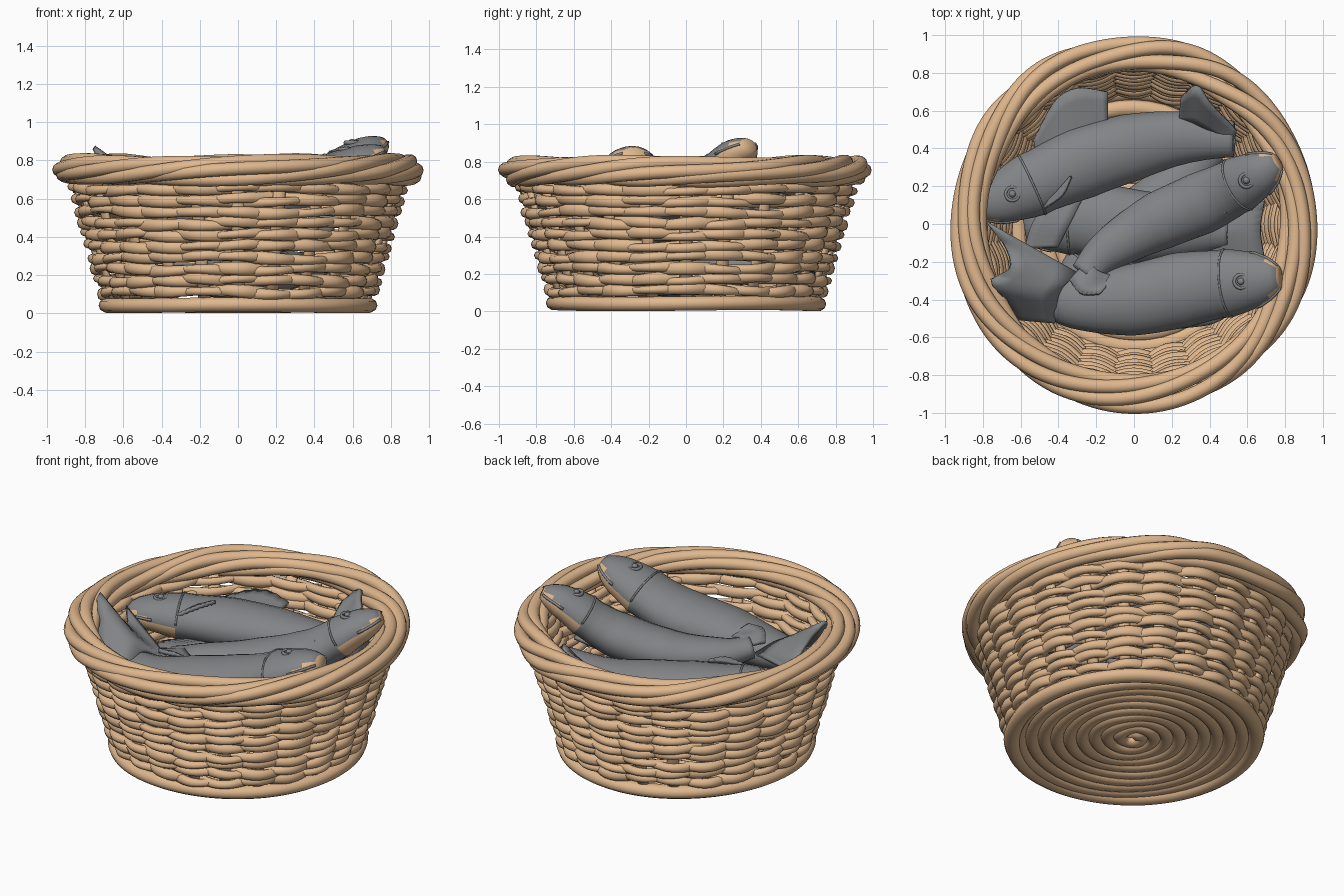
import bpy, bmesh, math, random
from mathutils import Vector

random.seed(4)
TAU = math.tau
cube = bpy.data.objects.get("Cube")
if cube:
    bpy.data.objects.remove(cube, do_unlink=True)


def material(name, rgb):
    m = bpy.data.materials.new(name)
    m.use_nodes = True
    m.diffuse_color = (*rgb, 1)
    bsdf = m.node_tree.nodes["Principled BSDF"]
    bsdf.inputs["Base Color"].default_value = (*rgb, 1)
    bsdf.inputs["Roughness"].default_value = 0.8
    return m


WICKER = material("wicker_tan", (0.74, 0.475, 0.27))
GREY = material("fish_grey", (0.225, 0.23, 0.24))


def finish(bm, name, mats):
    bmesh.ops.recalc_face_normals(bm, faces=bm.faces)
    me = bpy.data.meshes.new(name)
    bm.to_mesh(me)
    bm.free()
    for m in mats:
        me.materials.append(m)
    me.shade_smooth()
    ob = bpy.data.objects.new(name, me)
    bpy.context.collection.objects.link(ob)
    return ob


def frames(path, closed, up):
    """Centre, side and up vectors along a path."""
    out, n = [], len(path)
    for i, p in enumerate(path):
        a = path[i - 1] if closed or i else p
        b = path[(i + 1) % n] if closed or i < n - 1 else p
        t = (b - a).normalized()
        s = t.cross(up).normalized()
        out.append((p, s, s.cross(t)))
    return out


def sweep(bm, path, size, segs=8, closed=False, up=Vector((0, 0, 1)), rule=None):
    """Elliptical tube; size(t) gives the half width and half height."""
    n, rings = len(path), []
    for i, (p, s, u) in enumerate(frames(path, closed, up)):
        w, h = size(i / n)
        rings.append([bm.verts.new(p + s * w * math.cos(TAU * k / segs) + u * h * math.sin(TAU * k / segs))
                      for k in range(segs)])
    for i in range(n if closed else n - 1):
        a, b = rings[i], rings[(i + 1) % n]
        for k in range(segs):
            j = (k + 1) % segs
            f = bm.faces.new((a[k], a[j], b[j], b[k]))
            if rule:
                f.material_index = rule(i / n, math.sin(TAU * (k + 0.5) / segs))
    if not closed:
        caps = [bm.faces.new(rings[0]), bm.faces.new(rings[-1])]
        if rule:
            caps[0].material_index = rule(0, 0)


def polar(r, a, z):
    return Vector((0.98 * r * math.cos(a), 1.01 * r * math.sin(a), z))


# ---- Basket wall ----
STAKES, ROWS, N = 24, 10, 192


def wall(z):
    return 0.7 + 0.285 * (z - 0.1)


bm = bmesh.new()
for i in range(STAKES):
    a = TAU * i / STAKES
    path = [polar(wall(z), a, z) for z in (0.04, 0.25, 0.5, 0.72)]
    sweep(bm, path, lambda t: (0.034, 0.018), up=polar(1, a, 0))
finish(bm, "upright_stakes", [WICKER])

# each row pairs an outer strand with a thinner one of opposite wave
bm = bmesh.new()
for row in range(ROWS):
    z0 = 0.112 + 0.06 * row
    for phase, thick in ((0, 0.03), (math.pi, 0.026)):
        p1, p2 = random.random() * TAU, random.random() * TAU
        path = []
        for i in range(N):
            a = TAU * i / N
            r = wall(z0) + 0.026 * math.cos(STAKES / 2 * a + math.pi * row + phase)
            path.append(polar(r, a, z0 + 0.008 * math.sin(3 * a + p1) + 0.006 * math.sin(7 * a + p2)))
        sweep(bm, path, lambda t: (0.025 + 0.003 * math.sin(5 * TAU * t + p1),
                                   thick + 0.005 * math.sin(8 * TAU * t + p2)), closed=True)
finish(bm, "woven_rows", [WICKER])

# ---- Twisted rim ----
bm = bmesh.new()
for s in range(6):
    ph = random.random() * TAU
    path = []
    for i in range(N):
        a = TAU * i / N
        q = 2 * a + TAU * s / 6 + 0.3 * math.sin(4 * a + ph)
        w = 0.007 * math.sin(5 * a + ph)
        path.append(polar(0.891 + (0.061 + w) * math.cos(q), a, 0.75 + (0.046 + w) * math.sin(q)))
    sweep(bm, path, lambda t: (0.038, 0.036), 10, True)
finish(bm, "twisted_rim", [WICKER])

# ---- Coiled base ----
bm = bmesh.new()
turns = 9
path = [polar(0.015 + 0.072 * i / 48, TAU * i / 48, 0.046 + 0.004 * math.sin(i * 0.37))
        for i in range(turns * 48)]
sweep(bm, path, lambda t: (0.043, 0.03))
path = [polar(0.695, TAU * i / 96, 0.042 + 0.003 * math.sin(TAU * i / 32)) for i in range(96)]
sweep(bm, path, lambda t: (0.048, 0.04), 10, True)
finish(bm, "coiled_base", [WICKER])

# ---- Fish ----
PROFILE = [(0, 0.3), (0.03, 0.52), (0.08, 0.7), (0.15, 0.83), (0.21, 0.92), (0.235, 0.89),
           (0.4, 1), (0.6, 0.94), (0.8, 0.72), (0.92, 0.55), (1, 0.48)]


def girth(t):
    for (a, x), (b, y) in zip(PROFILE, PROFILE[1:]):
        if t <= b:
            return x + (y - x) * (t - a) / (b - a)


def spline(points, count):
    """Evenly spaced points on a smooth curve through the given ones."""
    P = [Vector(p) for p in points]
    P = [2 * P[0] - P[1]] + P + [2 * P[-1] - P[-2]]
    dense = []
    for a, b, c, d in zip(P, P[1:], P[2:], P[3:]):
        for k in range(40):
            t = k / 40
            dense.append(0.5 * (2 * b + (c - a) * t + (2 * a - 5 * b + 4 * c - d) * t * t
                                + (3 * b - a - 3 * c + d) * t ** 3))
    dense.append(P[-2])
    dist = [0]
    for a, b in zip(dense, dense[1:]):
        dist.append(dist[-1] + (b - a).length)
    return [next(p for p, l in zip(dense, dist) if l >= dist[-1] * i / (count - 1) - 1e-6)
            for i in range(count)]


def fin(name, root, tip):
    """Thin ribbed sheet spread from a root curve to a tip curve."""
    bm = bmesh.new()
    rows = []
    for i, (a, b) in enumerate(zip(spline(root, 17), spline(tip, 17))):
        rib = Vector((0, 0, 0.006 * (i % 2)))
        rows.append([bm.verts.new(a.lerp(b, k / 4) + rib * k / 4) for k in range(5)])
    for a, b in zip(rows, rows[1:]):
        for k in range(4):
            bm.faces.new((a[k], a[k + 1], b[k + 1], b[k]))
    mod = finish(bm, name, [GREY]).modifiers.new("thickness", "SOLIDIFY")
    mod.thickness, mod.offset = 0.022, 0


def fish(name, points, w, h):
    path = spline(points, 49)
    size = lambda t: (w * girth(t), h * girth(t))
    bm = bmesh.new()
    # pale snout and throat below the jaw
    sweep(bm, path, size, 20, rule=lambda t, v: 1 if t < 0.2 and v < max(0.05, 0.6 - 7 * t) else 0)
    finish(bm, name + "_body", [GREY, WICKER])
    fr = frames(path, False, Vector((0, 0, 1)))

    def skin(i, ang):
        p, s, u = fr[i]
        a, b = size(i / 49)
        return p + s * a * math.cos(ang) + u * b * math.sin(ang)

    # gill ridge and jaw line
    bm = bmesh.new()
    gill = [skin(10, math.pi * (0.04 + 0.92 * k / 16)) for k in range(17)]
    sweep(bm, gill, lambda t: (0.006, 0.006), 6, up=Vector((0.3, 0.2, 1)))
    for ang in (0.15, math.pi - 0.15):
        sweep(bm, [skin(i, ang) for i in range(6)], lambda t: (0.008, 0.008), 6)
    finish(bm, name + "_gill_and_jaw", [GREY])
    # eye with a raised rim, sunk into the skin
    c = skin(6, math.pi / 2) - Vector((0, 0, 0.008))
    bm = bmesh.new()
    bmesh.ops.create_uvsphere(bm, u_segments=16, v_segments=8, radius=0.02)
    bmesh.ops.translate(bm, verts=bm.verts, vec=c)
    ring = [c + Vector((0.036 * math.cos(TAU * k / 20), 0.036 * math.sin(TAU * k / 20), 0)) for k in range(20)]
    sweep(bm, ring, lambda t: (0.009, 0.012), 6, True)
    finish(bm, name + "_eye", [GREY])


fish("back_fish", [(-0.81, 0.07, 0.61), (-0.6, 0.18, 0.6), (-0.2, 0.35, 0.57),
                   (0.2, 0.45, 0.55), (0.53, 0.45, 0.58)], 0.19, 0.135)
fin("back_fish_tail", [(0.24, 0.54, 0.58), (0.38, 0.5, 0.62), (0.52, 0.42, 0.6)],
    [(0.25, 0.67, 0.71), (0.33, 0.73, 0.79), (0.4, 0.64, 0.77), (0.54, 0.5, 0.64)])
fin("back_fish_dorsal_fin", [(-0.52, 0.32, 0.56), (-0.3, 0.44, 0.58), (-0.14, 0.5, 0.57)],
    [(-0.53, 0.45, 0.58), (-0.42, 0.65, 0.6), (-0.3, 0.72, 0.61), (-0.14, 0.7, 0.59)])
fin("back_fish_side_fin", [(-0.49, 0.09, 0.65), (-0.41, 0.17, 0.7), (-0.34, 0.25, 0.72)],
    [(-0.48, 0.08, 0.66), (-0.38, 0.15, 0.71), (-0.33, 0.25, 0.72)])

fish("middle_fish", [(0.76, 0.33, 0.89), (0.63, 0.25, 0.81), (0.4, 0.13, 0.65),
                     (0.1, 0, 0.57), (-0.15, -0.15, 0.57), (-0.26, -0.27, 0.59)], 0.165, 0.125)
fin("middle_fish_tail", [(-0.22, -0.17, 0.6), (-0.2, -0.24, 0.64), (-0.1, -0.28, 0.6)],
    [(-0.34, -0.3, 0.63), (-0.28, -0.37, 0.66), (-0.18, -0.37, 0.67)])
fin("middle_fish_side_fin", [(0.36, 0.03, 0.69), (0.42, 0.06, 0.73), (0.48, 0.09, 0.77)],
    [(0.37, 0.01, 0.68), (0.43, 0.03, 0.72), (0.49, 0.06, 0.76)])

fish("front_fish", [(0.77, -0.28, 0.84), (0.6, -0.3, 0.76), (0.3, -0.34, 0.63), (0, -0.4, 0.57),
                    (-0.3, -0.41, 0.53), (-0.56, -0.34, 0.55)], 0.2, 0.14)
fin("front_fish_tail", [(-0.3, -0.26, 0.56), (-0.4, -0.37, 0.63), (-0.42, -0.52, 0.55)],
    [(-0.78, 0.01, 0.66), (-0.67, -0.14, 0.64), (-0.66, -0.24, 0.72), (-0.76, -0.3, 0.87),
     (-0.68, -0.4, 0.74), (-0.62, -0.5, 0.6)])
fin("front_fish_side_fin", [(0.24, -0.48, 0.61), (0.38, -0.46, 0.65), (0.52, -0.44, 0.7)],
    [(0.24, -0.55, 0.57), (0.4, -0.53, 0.62), (0.5, -0.49, 0.68)])

# ---- Fish underneath ----
fish("lower_fish", [(-0.58, -0.02, 0.4), (-0.3, 0.02, 0.4), (0.1, -0.02, 0.42), (0.5, -0.03, 0.46)], 0.2, 0.14)
fin("lower_fish_tail", [(0.38, -0.14, 0.46), (0.42, -0.03, 0.5), (0.4, 0.07, 0.47)],
    [(0.69, -0.18, 0.5), (0.67, -0.03, 0.53), (0.69, 0.12, 0.54)])
fin("lower_fish_side_fin", [(-0.4, -0.12, 0.5), (-0.34, 0, 0.53), (-0.28, 0.12, 0.52)],
    [(-0.58, -0.13, 0.48), (-0.54, 0, 0.5), (-0.46, 0.12, 0.5)])
fish("bottom_fish", [(-0.38, -0.44, 0.25), (-0.15, -0.2, 0.22), (0.15, 0.1, 0.22), (0.4, 0.4, 0.24)], 0.2, 0.14)
